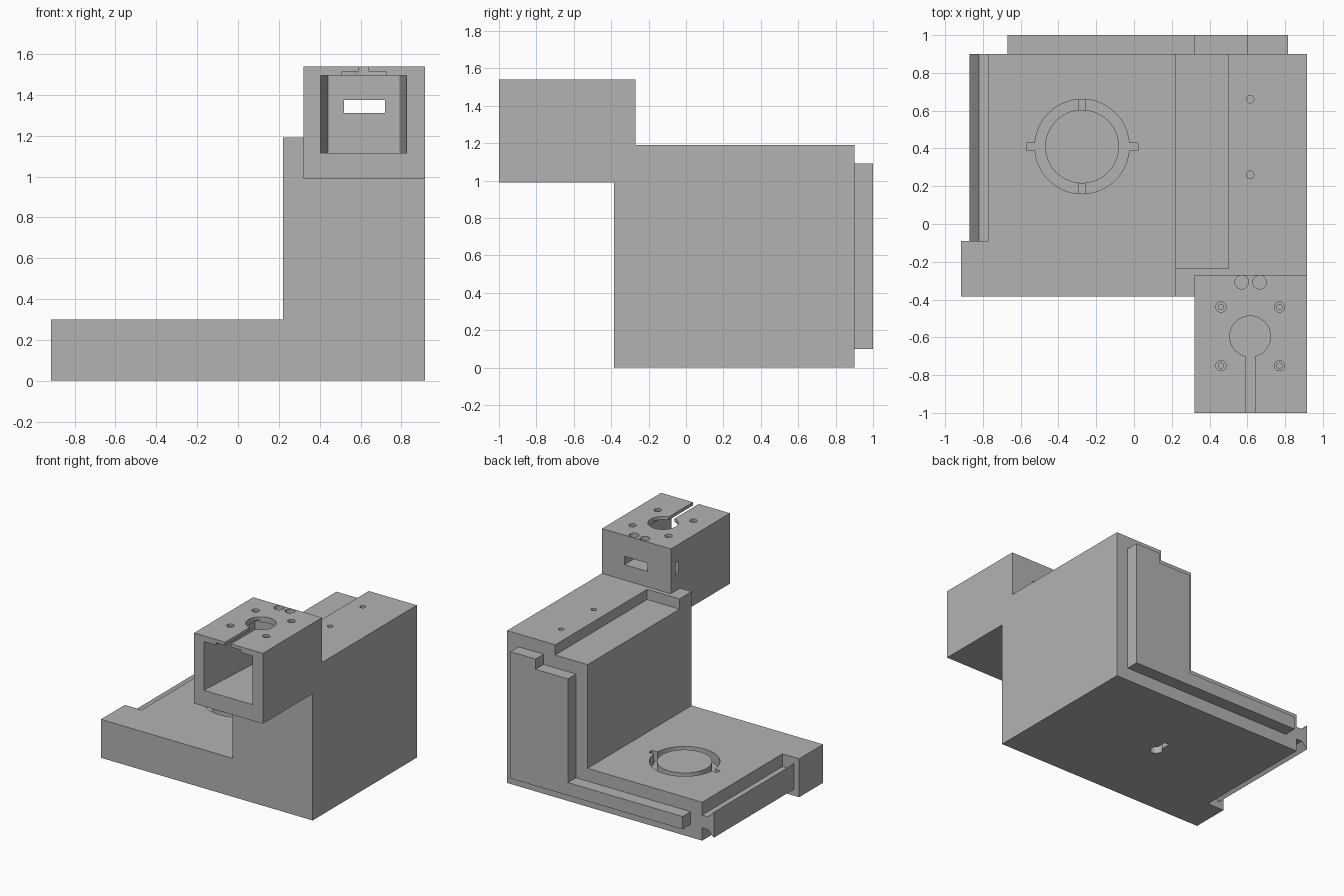
import bpy, bmesh
from mathutils import Matrix, Vector

if "Cube" in bpy.data.objects:
    bpy.data.objects.remove(bpy.data.objects["Cube"], do_unlink=True)

grey = bpy.data.materials.new("plain grey")
grey.use_nodes = True
colour = (0.45, 0.45, 0.45, 1)
grey.diffuse_color = colour
grey.node_tree.nodes["Principled BSDF"].inputs["Base Color"].default_value = colour


def finish(bm, name):
    bmesh.ops.recalc_face_normals(bm, faces=bm.faces)
    mesh = bpy.data.meshes.new(name)
    bm.to_mesh(mesh)
    bm.free()
    mesh.materials.append(grey)
    obj = bpy.data.objects.new(name, mesh)
    bpy.context.collection.objects.link(obj)
    return obj


def extrude(name, profile, axis, start, end):
    """Prism from a flat profile: axis x takes (y, z), y takes (x, z), z takes (x, y)."""
    bm = bmesh.new()
    place = {"x": lambda a, b: (start, a, b),
             "y": lambda a, b: (a, start, b),
             "z": lambda a, b: (a, b, start)}[axis]
    face = bm.faces.new([bm.verts.new(place(a, b)) for a, b in profile])
    grown = bmesh.ops.extrude_face_region(bm, geom=[face])["geom"]
    step = Vector([(end - start) * (axis == k) for k in "xyz"])
    bmesh.ops.translate(bm, vec=step, verts=[v for v in grown if isinstance(v, bmesh.types.BMVert)])
    return finish(bm, name)


def box(x0, x1, y0, y1, z0, z1, name="box"):
    return extrude(name, [(x0, y0), (x1, y0), (x1, y1), (x0, y1)], "z", z0, z1)


def cylinder(x, y, r, z0, z1, r_top=None, sides=48):
    bm = bmesh.new()
    bmesh.ops.create_cone(bm, cap_ends=True, segments=sides, radius1=r,
                          radius2=r if r_top is None else r_top, depth=z1 - z0,
                          matrix=Matrix.Translation((x, y, (z0 + z1) / 2)))
    return finish(bm, "cylinder")


def combine(target, tool, operation="DIFFERENCE"):
    mod = target.modifiers.new("shape", "BOOLEAN")
    mod.operation, mod.solver, mod.object = operation, "EXACT", tool
    bpy.context.view_layer.objects.active = target
    bpy.ops.object.modifier_apply(modifier=mod.name)
    bpy.data.objects.remove(tool, do_unlink=True)


# L-shaped body: flat base with a thick upright wall
body = extrude("body", [(-0.915, 0), (0.915, 0), (0.915, 1.19), (0.22, 1.19),
                        (0.22, 0.3), (-0.915, 0.3)], "y", -0.385, 0.9)

# Dovetail tongue along the side of the base
combine(body, box(-1, -0.77, -0.09, 1, -0.1, 0.4))
tongue = extrude("tongue", [(-0.7, 0.1), (-0.82, 0.1), (-0.87, 0.05), (-0.87, 0.25),
                            (-0.82, 0.2), (-0.7, 0.2)], "y", -0.2, 0.9)
combine(body, tongue, "UNION")

# Step and screw holes on top of the wall
combine(body, box(0.1, 0.5, -0.235, 1, 1.11, 1.3))
for y in (0.26, 0.66):
    combine(body, cylinder(0.615, y, 0.02, 1.05, 1.3, sides=24))

# Ring groove in the base with side notches and two low bridges
cx, cy = -0.275, 0.41
groove = cylinder(cx, cy, 0.25, 0.22, 0.4, sides=64)
combine(groove, box(cx - 0.295, cx + 0.295, cy - 0.02, cy + 0.02, 0.22, 0.4), "UNION")
combine(groove, cylinder(cx, cy, 0.195, 0.1, 0.5, sides=64))
for side in (-1, 1):
    y0, y1 = sorted((cy + side * 0.15, cy + side * 0.3))
    combine(groove, box(cx - 0.018, cx + 0.018, y0, y1, 0.1, 0.26))
combine(body, groove)

# Keyhole under the base
keyhole = cylinder(0.01, 0.26, 0.045, -0.1, 0.1, sides=32)
combine(keyhole, box(-0.01, 0.03, 0.26, 0.38, -0.1, 0.1), "UNION")
combine(body, keyhole)

# Raised L-shaped rail on the back
extrude("back_rail", [(0.815, 0.1), (0.815, 1.09), (0.6, 1.09), (0.6, 1.01),
                      (0.32, 1.01), (0.32, 0.2), (-0.67, 0.2), (-0.67, 0.1)], "y", 0.9, 1.0)

# Overhanging head resting on the wall
head = extrude("head", [(-1, 0.99), (-0.385, 0.99), (-0.385, 1.19), (-0.27, 1.19),
                        (-0.27, 1.54), (-1, 1.54)], "x", 0.32, 0.915)

# Tapered cavity open to the front, with a shallow channel in its ceiling
combine(head, extrude("cavity", [(0.4, -1.1), (0.83, -1.1), (0.825, -1), (0.79, -0.42),
                                 (0.44, -0.42), (0.405, -1)], "z", 1.115, 1.495))
combine(head, box(0.51, 0.725, -1.1, -0.5, 1.45, 1.515))

# Round opening and slit through the top
combine(head, cylinder(0.615, -0.595, 0.108, 1.4, 1.6))
combine(head, box(0.59, 0.64, -1.1, -0.65, 1.4, 1.6))

# Slots through the back and the side
combine(head, box(0.52, 0.72, -0.5, -0.2, 1.31, 1.375))
combine(head, box(0.2, 0.6, -0.365, -0.325, 1.31, 1.41))

# Countersunk screw holes and the pair of wire holes
for x in (0.46, 0.77):
    for y in (-0.44, -0.75):
        combine(head, cylinder(x, y, 0.014, 1.4, 1.6, sides=24))
        combine(head, cylinder(x, y, 0.027, 1.52, 1.6, sides=24))
for x in (0.57, 0.665):
    combine(head, cylinder(x, -0.308, 0.036, 1.34, 1.6, sides=32))

for obj in (body, head):
    bpy.ops.object.select_all(action="DESELECT")
    obj.select_set(True)
    bpy.context.view_layer.objects.active = obj
    bpy.ops.object.shade_smooth_by_angle()
